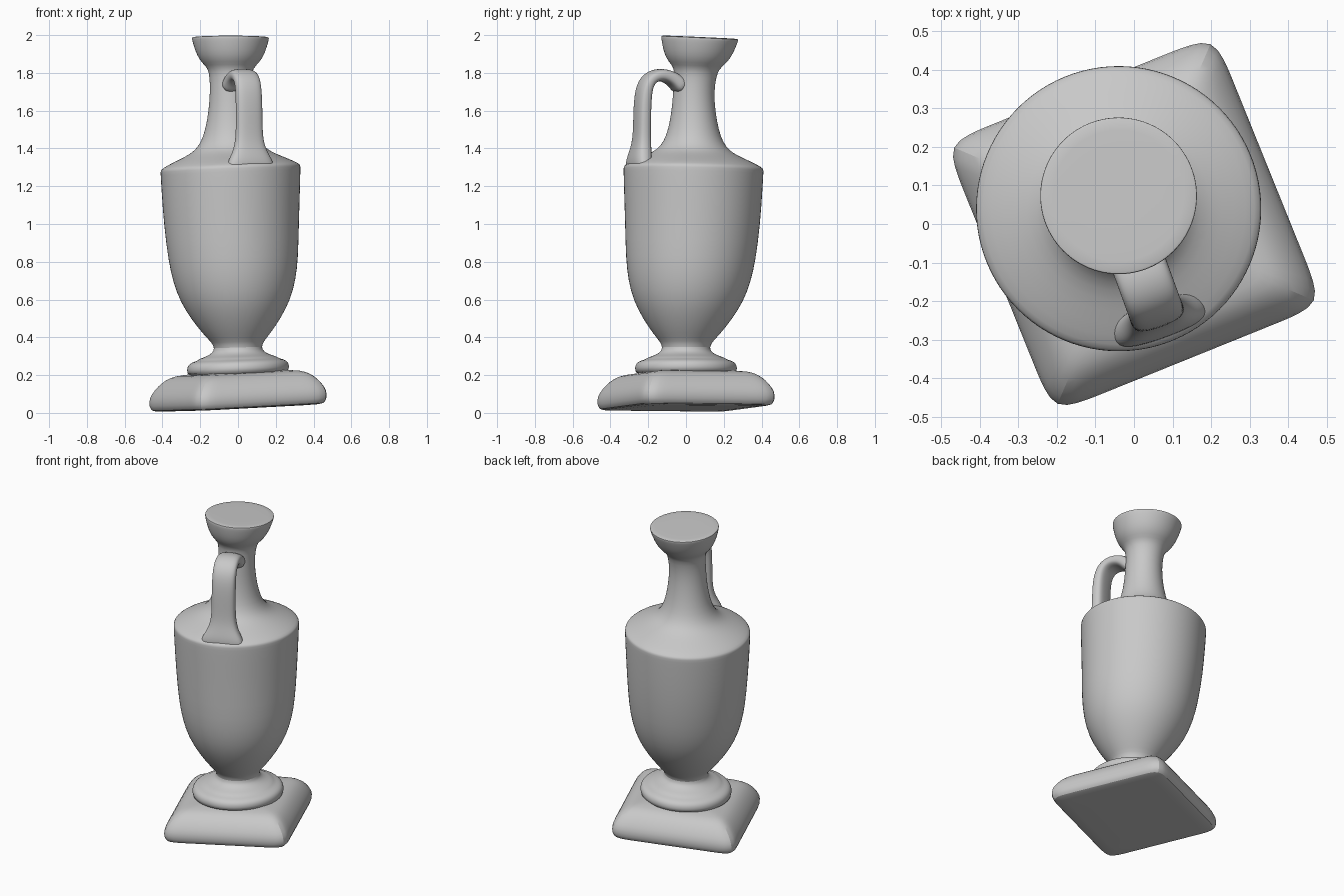
import bpy, bmesh, math
from mathutils import Vector

cube = bpy.data.objects.get("Cube")
if cube:
    bpy.data.objects.remove(cube, do_unlink=True)

stone = bpy.data.materials.new("grey_stone")
stone.use_nodes = True
grey = (0.58, 0.58, 0.58, 1)
stone.diffuse_color = grey
shader = next(n for n in stone.node_tree.nodes if n.type == "BSDF_PRINCIPLED")
shader.inputs["Base Color"].default_value = grey
shader.inputs["Roughness"].default_value = 0.8


def loft(name, rings, levels=1):
    """Skin a list of equal-length closed rings, cap both ends and smooth."""
    bm = bmesh.new()
    loops = [[bm.verts.new(p) for p in ring] for ring in rings]
    n = len(loops[0])
    for a, b in zip(loops, loops[1:]):
        for i in range(n):
            j = (i + 1) % n
            bm.faces.new((a[i], a[j], b[j], b[i]))
    bm.faces.new(loops[0][::-1])
    bm.faces.new(loops[-1])
    bmesh.ops.recalc_face_normals(bm, faces=bm.faces)
    mesh = bpy.data.meshes.new(name)
    bm.to_mesh(mesh)
    bm.free()
    mesh.materials.append(stone)
    obj = bpy.data.objects.new(name, mesh)
    bpy.context.collection.objects.link(obj)
    obj.modifiers.new("smooth", "SUBSURF").levels = levels
    obj.modifiers["smooth"].render_levels = levels
    bpy.ops.object.select_all(action="DESELECT")
    obj.select_set(True)
    bpy.context.view_layer.objects.active = obj
    bpy.ops.object.shade_smooth_by_angle(angle=math.radians(40))
    return obj


def angles(n):
    return [2 * math.pi * i / n for i in range(n)]


# Square plinth with pillowed top, turned and slightly tipped
TURN = math.radians(22)


def plinth_ring(half, z, n=64, power=22):
    ring = []
    for t in angles(n):
        c, s = math.cos(t), math.sin(t)
        r = half / (abs(c) ** power + abs(s) ** power) ** (1 / power)
        x, y = r * math.cos(t + TURN), r * math.sin(t + TURN)
        ring.append((x, y, z + 0.024 + 0.05 * x + 0.01 * y))
    return ring


plinth = [(0.03, 0), (0.34, 0), (0.365, 0.005), (0.378, 0.03), (0.378, 0.075),
          (0.352, 0.12), (0.325, 0.152), (0.29, 0.178), (0.24, 0.192), (0.03, 0.2)]
loft("plinth", [plinth_ring(h, z) for h, z in plinth])

# Gentle lean of the vessel: height, centre x, centre y, slope x, slope y
lean = [(0.18, 0, 0, 0.04, 0), (0.35, 0, 0, 0.03, 0),
        (1.0, -0.035, 0.035, 0.02, -0.02), (1.3, -0.04, 0.04, 0.04, -0.02),
        (1.7, -0.04, 0.04, 0, -0.03), (1.85, -0.04, 0.058, 0, -0.04),
        (2.0, -0.04, 0.075, 0, -0.045)]


def lean_at(z):
    for a, b in zip(lean, lean[1:]):
        if z <= b[0]:
            f = (z - a[0]) / (b[0] - a[0])
            return [u + (v - u) * f for u, v in zip(a[1:], b[1:])]
    return lean[-1][1:]


def round_ring(radius, z, n=48):
    cx, cy, sx, sy = lean_at(z)
    ring = []
    for t in angles(n):
        x, y = radius * math.cos(t), radius * math.sin(t)
        ring.append((cx + x, cy + y, z + sx * x + sy * y))
    return ring


# Round foot, belly, shoulder, neck and cup mouth, turned as one profile
foot = [(0.03, 0.19), (0.27, 0.19), (0.272, 0.24), (0.264, 0.262), (0.245, 0.275),
        (0.215, 0.282), (0.205, 0.293), (0.165, 0.304), (0.135, 0.322)]
belly = [(0.124, 0.345), (0.137, 0.375), (0.172, 0.412), (0.235, 0.495), (0.293, 0.595),
         (0.325, 0.7), (0.344, 0.81), (0.358, 1.0), (0.368, 1.2), (0.371, 1.28),
         (0.371, 1.296), (0.362, 1.308)]
neck = [(0.3, 1.338), (0.235, 1.366), (0.19, 1.393), (0.157, 1.435), (0.133, 1.5),
        (0.115, 1.6), (0.108, 1.7), (0.11, 1.78)]
mouth = [(0.12, 1.825), (0.15, 1.852), (0.176, 1.89), (0.194, 1.94), (0.204, 1.978),
         (0.204, 1.987), (0.197, 1.99), (0.03, 1.99)]
loft("vessel", [round_ring(r, z) for r, z in foot + belly + neck + mouth])

# Strap handle: distance from axis, height, half width, half thickness
strap = [(0.06, 1.71, 0.08, 0.045), (0.1, 1.755, 0.075, 0.04), (0.145, 1.782, 0.072, 0.036),
         (0.195, 1.792, 0.072, 0.034), (0.245, 1.776, 0.072, 0.034),
         (0.277, 1.73, 0.072, 0.036), (0.288, 1.64, 0.073, 0.038),
         (0.29, 1.53, 0.073, 0.038), (0.292, 1.44, 0.076, 0.04),
         (0.3, 1.375, 0.098, 0.047), (0.31, 1.32, 0.135, 0.05), (0.315, 1.26, 0.13, 0.035)]
AIM = math.radians(20)
out = Vector((math.sin(AIM), -math.cos(AIM), 0))
side = Vector((math.cos(AIM), math.sin(AIM), 0))
axis = Vector((-0.04, 0.04, 0))
path = [axis + out * r + Vector((0, 0, z)) for r, z, w, d in strap]

rings = []
for i, (r, z, w, d) in enumerate(strap):
    along = (path[min(i + 1, len(path) - 1)] - path[max(i - 1, 0)]).normalized()
    normal = side.cross(along)
    ring = []
    for t in angles(16):
        c, s = math.cos(t), math.sin(t)
        u = math.copysign(abs(c) ** 0.7, c) * w
        v = math.copysign(abs(s) ** 0.7, s) * d
        ring.append(path[i] + side * u + normal * v)
    rings.append(ring)
loft("handle", rings, 2)
